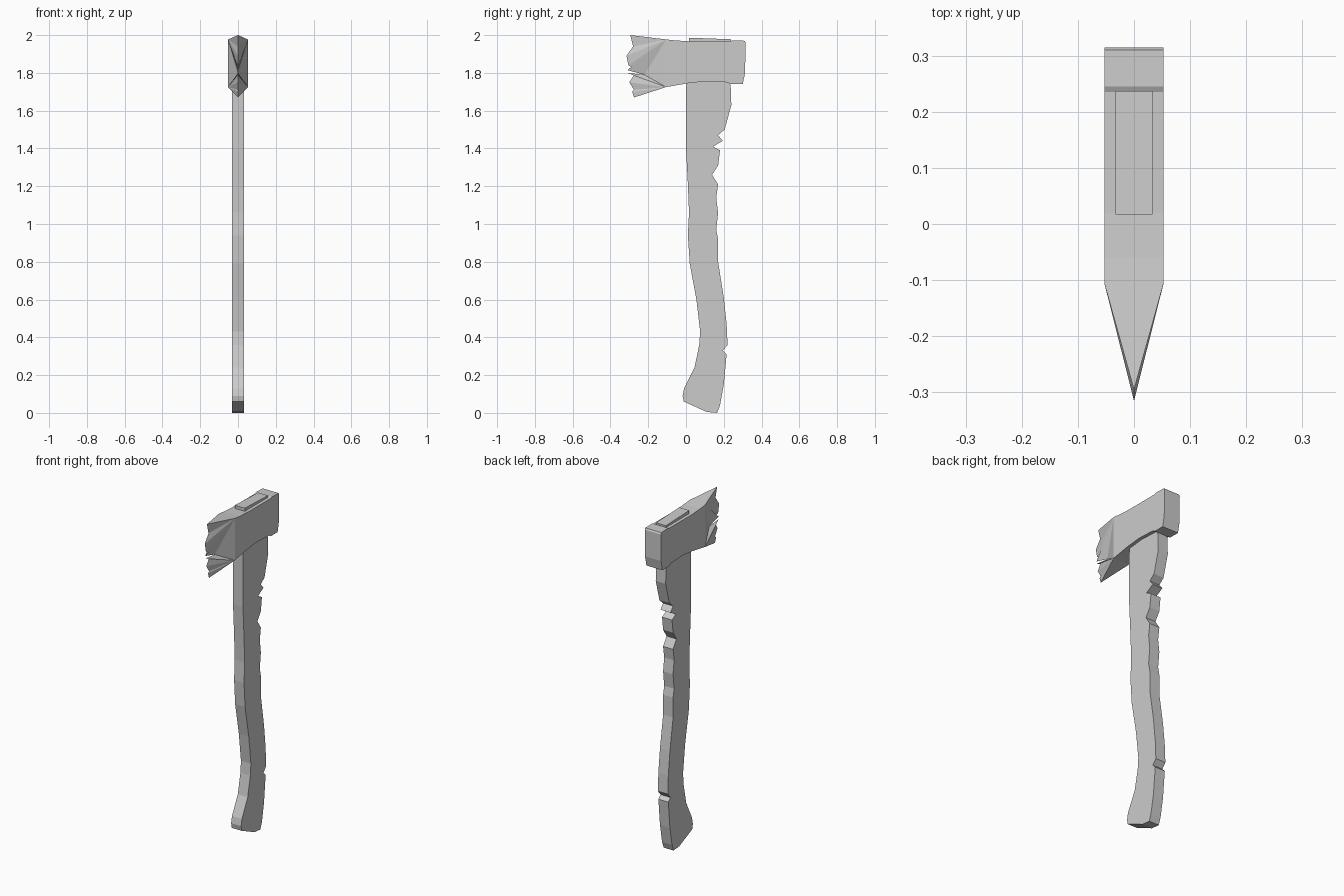
import bpy
import bmesh

# Remove the default cube
cube = bpy.data.objects.get("Cube")
if cube:
    bpy.data.objects.remove(cube, do_unlink=True)

# Single plain grey material
GREY = (0.6, 0.6, 0.6, 1.0)
grey = bpy.data.materials.new("plain_grey")
grey.use_nodes = True
grey.diffuse_color = GREY
grey.node_tree.nodes["Principled BSDF"].inputs["Base Color"].default_value = GREY


def finish(bm, name):
    """Turn a bmesh into a named, flat shaded object."""
    bmesh.ops.recalc_face_normals(bm, faces=bm.faces)
    mesh = bpy.data.meshes.new(name)
    bm.to_mesh(mesh)
    bm.free()
    mesh.materials.append(grey)
    obj = bpy.data.objects.new(name, mesh)
    bpy.context.collection.objects.link(obj)
    return obj


def slab(name, outline, half_width):
    """Extrude a closed (y, z) outline symmetrically across x."""
    bm = bmesh.new()
    face = bm.faces.new([bm.verts.new((-half_width, y, z)) for y, z in outline])
    result = bmesh.ops.extrude_face_region(bm, geom=[face])
    moved = [v for v in result["geom"] if isinstance(v, bmesh.types.BMVert)]
    bmesh.ops.translate(bm, verts=moved, vec=(2 * half_width, 0, 0))
    return finish(bm, name)


# Handle: curved front edge going down, then the chipped back edge going up
handle_front = [
    (0.01, 1.8), (0, 1.72), (0, 1.4), (0.01, 1.21), (0.016, 1.06),
    (0.01, 0.94), (0.02, 0.79), (0.055, 0.6), (0.075, 0.43), (0.07, 0.36),
    (0.045, 0.24), (-0.01, 0.13), (-0.018, 0.09), (-0.012, 0.06), (0.11, 0.005),
]
handle_back = [
    (0.165, 0), (0.18, 0.04), (0.2, 0.15), (0.215, 0.31), (0.195, 0.33),
    (0.22, 0.36), (0.215, 0.47), (0.2, 0.61), (0.17, 0.8), (0.17, 0.92),
    (0.16, 0.97), (0.17, 1.06), (0.16, 1.14), (0.17, 1.21), (0.138, 1.26),
    (0.17, 1.31), (0.18, 1.39), (0.143, 1.41), (0.195, 1.44), (0.17, 1.47),
    (0.205, 1.5), (0.24, 1.63), (0.237, 1.72), (0.225, 1.8),
]
slab("handle", handle_front + handle_back, 0.033)

# End of the handle showing through the top of the head
slab("handle_top", [(0.017, 1.9), (0.237, 1.9), (0.237, 1.978), (0.017, 1.986)], 0.033)

# Axe head: blocky body, cheeks tapering to a chipped sharp edge
HALF = 0.053
body = [
    (-0.105, 1.725), (0.01, 1.745), (0.1, 1.755), (0.22, 1.75), (0.235, 1.74),
    (0.3, 1.74), (0.313, 1.8), (0.315, 1.96), (0.31, 1.97), (0.245, 1.972),
    (0.235, 1.967), (0.02, 1.967), (-0.06, 1.972), (-0.105, 1.977),
]
blade_edge = [
    (-0.295, 2), (-0.28, 1.94), (-0.315, 1.89), (-0.305, 1.84), (-0.275, 1.825),
    (-0.31, 1.815), (-0.22, 1.79), (-0.312, 1.8), (-0.275, 1.79), (-0.3, 1.75),
    (-0.275, 1.71), (-0.285, 1.7), (-0.275, 1.67),
]
bm = bmesh.new()
sides = [[bm.verts.new((x, y, z)) for y, z in body] for x in (-HALF, HALF)]
edge = [bm.verts.new((0, y, z)) for y, z in blade_edge]
middle = len(edge) // 2
for side in sides:
    bm.faces.new(side)
    # Cheek: fans from the upper and lower corners meet at the crack
    for i, (a, b) in enumerate(zip(edge, edge[1:])):
        bm.faces.new((side[-1] if i < middle else side[0], a, b))
    bm.faces.new((side[-1], edge[middle], side[0]))
# Rim of the body, open where the blade begins
left, right = sides
for i in range(len(body) - 1):
    bm.faces.new((left[i], left[i + 1], right[i + 1], right[i]))
# Top and bottom of the blade
bm.faces.new((left[-1], right[-1], edge[0]))
bm.faces.new((left[0], right[0], edge[-1]))
finish(bm, "axe_head")
